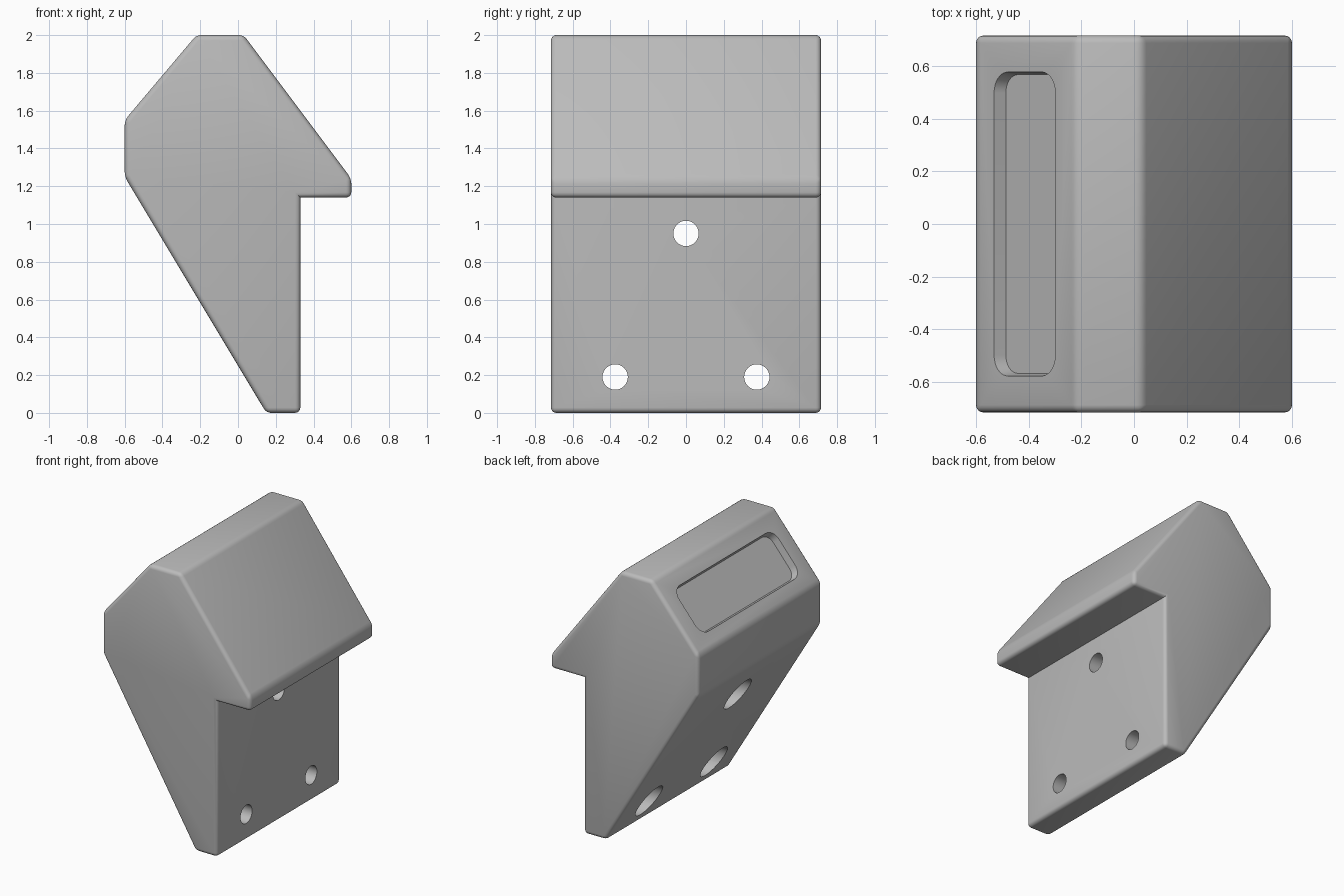
import bpy, bmesh, math
from mathutils import Matrix, Vector

default = bpy.data.objects.get("Cube")
if default:
    bpy.data.objects.remove(default, do_unlink=True)

grey = bpy.data.materials.new("plain grey")
grey.use_nodes = True
colour = (0.5, 0.5, 0.5, 1)
grey.diffuse_color = colour
grey.node_tree.nodes["Principled BSDF"].inputs["Base Color"].default_value = colour


def make_object(name, bm):
    bmesh.ops.recalc_face_normals(bm, faces=bm.faces)
    mesh = bpy.data.meshes.new(name)
    bm.to_mesh(mesh)
    bm.free()
    mesh.materials.append(grey)
    obj = bpy.data.objects.new(name, mesh)
    bpy.context.collection.objects.link(obj)
    return obj


def loft(bm, lower, upper):
    """Solid between two matching outlines."""
    a = [bm.verts.new(p) for p in lower]
    b = [bm.verts.new(p) for p in upper]
    bm.faces.new(a)
    bm.faces.new(b)
    for i in range(len(a)):
        j = (i + 1) % len(a)
        bm.faces.new((a[i], a[j], b[j], b[i]))


# Bracket body: side profile (x, z) extruded across the width
profile = [(-0.6, 1.55), (-0.22, 2), (0.03, 2), (0.6, 1.24), (0.6, 1.14),
           (0.33, 1.14), (0.33, 0), (0.15, 0), (-0.6, 1.25)]
HALF = 0.715
bm = bmesh.new()
loft(bm, [(x, -HALF, z) for x, z in profile], [(x, HALF, z) for x, z in profile])
bmesh.ops.recalc_face_normals(bm, faces=bm.faces)
# Round every edge except the inside corner under the ledge
outer = [e for e in bm.edges if e.is_convex]
bmesh.ops.bevel(bm, geom=outer, offset=0.028, segments=4, profile=0.5,
                affect='EDGES', clamp_overlap=True)
body = make_object("bracket_body", bm)


# Screw holes: narrow through hole, wide counterbore from the sloping side
def hole_cutter(name, y, z, radius, x0, x1):
    bm = bmesh.new()
    place = Matrix.Translation(((x0 + x1) / 2, y, z)) @ Matrix.Rotation(math.pi / 2, 4, 'Y')
    bmesh.ops.create_cone(bm, cap_ends=True, segments=48, radius1=radius,
                          radius2=radius, depth=x1 - x0, matrix=place)
    return make_object(name, bm)


cutters = []
for y, z in ((0, 0.95), (-0.375, 0.19), (0.375, 0.19)):
    cutters.append(hole_cutter("counterbore_cutter", y, z, 0.12, -0.9, 0.23))
    cutters.append(hole_cutter("screw_hole_cutter", y, z, 0.067, 0.15, 0.5))


# Shallow rounded recess in the upper sloping face
def rounded_rectangle(half_u, half_v, radius, w):
    points = []
    for k, (su, sv) in enumerate(((1, 1), (-1, 1), (-1, -1), (1, -1))):
        for s in range(9):
            a = math.pi / 2 * (k + s / 8)
            points.append((su * (half_u - radius) + radius * math.cos(a),
                           sv * (half_v - radius) + radius * math.sin(a), w))
    return points


along = Vector((0.38, 0, 0.45)).normalized()
across = Vector((0, 1, 0))
normal = along.cross(across)
frame = Matrix((along, across, normal)).transposed().to_4x4()
frame.translation = (-0.415, 0, 1.769)
bm = bmesh.new()
loft(bm, rounded_rectangle(0.17, 0.567, 0.07, -0.05),
     rounded_rectangle(0.19, 0.587, 0.09, 0.05))
bm.transform(frame)
cutters.append(make_object("recess_cutter", bm))

# Cut all openings and drop the helpers
bpy.ops.object.select_all(action='DESELECT')
body.select_set(True)
bpy.context.view_layer.objects.active = body
for cutter in cutters:
    cutter.hide_render = True
    cut = body.modifiers.new(cutter.name, 'BOOLEAN')
    cut.operation = 'DIFFERENCE'
    cut.solver = 'EXACT'
    cut.object = cutter
    bpy.ops.object.modifier_apply(modifier=cut.name)
    bpy.data.objects.remove(cutter, do_unlink=True)

bpy.ops.object.shade_smooth_by_angle(angle=math.radians(28))
